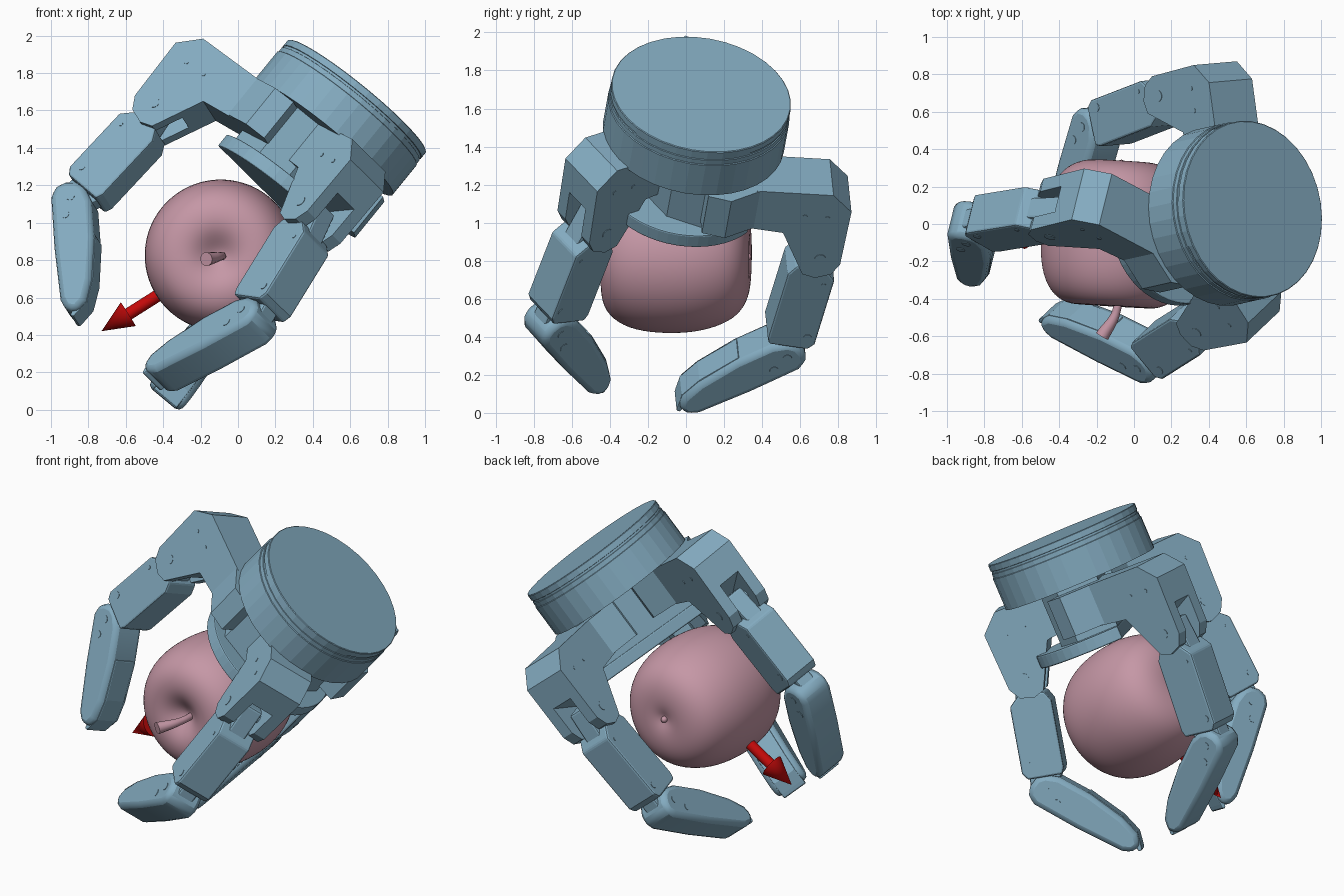
import bpy, bmesh, math
from mathutils import Vector, Matrix

if "Cube" in bpy.data.objects:
    bpy.data.objects.remove(bpy.data.objects["Cube"])

def material(name, rgb):
    m = bpy.data.materials.new(name)
    m.diffuse_color = (*rgb, 1)
    m.use_nodes = True
    m.node_tree.nodes["Principled BSDF"].inputs["Base Color"].default_value = m.diffuse_color
    return m

BLUE = material("steel_blue", (0.23, 0.41, 0.53))
PINK = material("dusty_pink", (0.56, 0.31, 0.38))
RED = material("red", (0.55, 0.003, 0.003))

def finish(name, bm, mat, matrix=Matrix(), bevel=0, smooth=None):
    bmesh.ops.recalc_face_normals(bm, faces=bm.faces)
    me = bpy.data.meshes.new(name)
    bm.to_mesh(me)
    bm.free()
    ob = bpy.data.objects.new(name, me)
    bpy.context.collection.objects.link(ob)
    me.materials.append(mat)
    ob.matrix_world = matrix
    if bevel:
        b = ob.modifiers.new("bevel", 'BEVEL')
        b.width, b.segments, b.limit_method = bevel, 2, 'ANGLE'
        b.angle_limit = math.radians(40)
    if smooth:
        bpy.ops.object.select_all(action='DESELECT')
        bpy.context.view_layer.objects.active = ob
        ob.select_set(True)
        bpy.ops.object.shade_smooth_by_angle(angle=math.radians(smooth))
    return ob

def cut(ob, cutter):
    """Subtract cutter from ob, then discard the cutter."""
    cutter.hide_render = True
    mod = ob.modifiers.new("slot", 'BOOLEAN')
    mod.operation, mod.solver, mod.object = 'DIFFERENCE', 'EXACT', cutter
    bpy.context.view_layer.update()
    bpy.context.view_layer.objects.active = ob
    bpy.ops.object.modifier_apply(modifier="slot")
    bpy.data.objects.remove(cutter)

def prism(bm, pts, w0, w1):
    """Closed 2D profile extruded along local z."""
    f = bm.faces.new([bm.verts.new((x, y, w0)) for x, y in pts])
    r = bmesh.ops.extrude_face_region(bm, geom=[f])
    vs = [v for v in r['geom'] if isinstance(v, bmesh.types.BMVert)]
    bmesh.ops.translate(bm, verts=vs, vec=(0, 0, w1 - w0))

def arc(x, y, r, a0=0, a1=360, n=16):
    angles = [math.radians(a0 + (a1 - a0) * i / n) for i in range(n + (a1 - a0 < 360))]
    return [(x + r * math.cos(a), y + r * math.sin(a)) for a in angles]

def lathe(name, prof, mat, matrix, n=32, smooth=None):
    """Profile of (radius, height) spun round local z."""
    bm = bmesh.new()
    vs = [bm.verts.new((r, 0, h)) for r, h in prof]
    es = [bm.edges.new(p) for p in zip(vs, vs[1:])]
    bmesh.ops.spin(bm, geom=vs + es, cent=(0, 0, 0), axis=(0, 0, 1), angle=2 * math.pi, steps=n)
    bmesh.ops.remove_doubles(bm, verts=bm.verts, dist=1e-4)
    return finish(name, bm, mat, matrix, smooth=smooth)

def frame(origin, x, y, z):
    m = Matrix((x, y, z)).transposed().to_4x4()
    m.translation = origin
    return m

# hand axis N points out of the back of the hand; F is the fixed front finger's direction
N = Vector((0.625, 0.14, 0.768)).normalized()
TOP = Vector((0.635, 0.08, 1.675))
F = Vector((.51, -.817, -.267))
F = (F - F.dot(N) * N).normalized()
HAND = frame(TOP, N.cross(F), F, -N)             # local z runs down into the palm

# wrist disc with groove, palm core and D-shaped palm plate
lathe("wrist_disc", [(0, 0), (.473, 0), (.477, .004), (.477, .04), (.472, .042), (.472, .055), (.477, .057),
                     (.477, .085), (.482, .088), (.482, .29), (0, .29)], BLUE, HAND, 36)
bm = bmesh.new()
prism(bm, arc(0, 0, .425, -20, 200, 30), .615, .695)
finish("palm_plate", bm, BLUE, HAND, bevel=.008)
bm = bmesh.new()
prism(bm, [(-.34, -.14), (.34, -.14), (.34, .12), (.18, .24), (-.18, .24), (-.34, .12)], .27, .63)
finish("palm_core", bm, BLUE, HAND)

def finger(name, origin, fdir, j1, tip):
    """Local x points outwards, local y down the hand, local z across the finger."""
    f = Vector(fdir)
    f = (f - f.dot(N) * N).normalized()
    m = frame(Vector(origin), f, -N, N.cross(f))
    # knuckle block with a slot for the link
    bm = bmesh.new()
    prism(bm, [(-.55, -.10), (-.11, -.105), (0, 0), (-.01, .36), (-.05, .43), (-.13, .46), (-.20, .44), (-.34, .17), (-.55, .15)], -.15, .15)
    knuckle = finish(name + "_knuckle", bm, BLUE, m)
    bm = bmesh.new()
    prism(bm, [(.1, .13), (.1, .6), (-.4, .6), (-.28, .30)], -.075, .075)
    cut(knuckle, finish("slot_cutter", bm, BLUE, m))
    # pivot arm running into the palm
    bm = bmesh.new()
    prism(bm, [(-.78, -.22), (-.66, -.25), (-.50, -.15), (-.50, .15), (-.66, .25), (-.78, .22)], -.10, .15)
    finish(name + "_arm", bm, BLUE, m @ Matrix.Rotation(-math.pi / 2, 4, 'X'))

    def along(p, q):
        e = (Vector(q) - Vector(p)).normalized()
        fr = Matrix(((e.x, e.y, 0, p[0]), (e.y, -e.x, 0, p[1]), (0, 0, -1, 0), (0, 0, 0, 1)))
        return m @ fr, (Vector(q) - Vector(p)).length

    # proximal link: narrow neck, boxed body, tongue into the next joint
    pm, L = along((-.12, .33), j1)
    bm = bmesh.new()
    prism(bm, [(-.06, -.05), (-.06, .05), (.2, .10), (.2, -.10)], -.06, .06)
    prism(bm, [(.10, .06), (.16, .12), (L - .12, .12), (L - .08, .09), (L - .08, -.12), (L - .12, -.135), (.16, -.135), (.10, -.10)], -.115, .115)
    prism(bm, [(L - .2, .08), (L, .09), (L + .06, .03), (L + .05, -.05), (L - .08, -.11), (L - .2, -.11)], -.055, .055)
    finish(name + "_proximal_link", bm, BLUE, pm, bevel=.012)
    # distal link: rounded, tapering to the fingertip
    dm, _ = along(j1, tip)
    bm = bmesh.new()
    prism(bm, [(-.09, .03), (-.07, .085), (-.01, .11), (.28, .093), (.58, .06), (.64, .03), (.655, -.03), (.60, -.08), (.48, -.11),
               (.24, -.125), (.03, -.11), (-.05, -.075), (-.085, -.03)], -.11, .11)
    finish(name + "_distal_link", bm, BLUE, dm, bevel=.03, smooth=35)
    # gripping pad with a fingertip lip
    bm = bmesh.new()
    prism(bm, [(.22, -.05), (.22, -.131), (.47, -.118), (.60, -.085), (.66, -.03), (.68, -.01), (.67, .01), (.60, -.02)], -.08, .08)
    finish(name + "_fingertip_pad", bm, BLUE, dm, bevel=.008)
    # screw heads on both sides
    for part, mat4, w, spots in (("knuckle", m, .153, [(-.12, .33, .03), (-.12, .05, .012), (-.24, .05, .012)]),
                                 ("proximal", pm, .118, [(.2, .07, .012), (L - .16, .07, .022)]),
                                 ("distal", dm, .113, [(.0, .0, .024), (.10, .03, .024)])):
        bm = bmesh.new()
        for x, y, r in spots:
            prism(bm, arc(x, y, r), -w, w)
        finish(f"{name}_{part}_screws", bm, BLUE, mat4)

finger("left_finger", (-.30, .16, 1.91), (-.754, .39, .53), (-.07, 1.0), (-.506, 1.52))
finger("rear_finger", (.435, .86, 1.15), (-.16, .98, -.09), (-.19, 1.05), (-.645, 1.43))
finger("front_finger", (.69, -.55, 1.25), F, (.03, 1.0), (-.336, 1.53))

# apple, stem end facing front
C = Vector((-.09, -.05, .825))
axis = Vector((-.06, -1, 0.01)).normalized()
AM = Matrix.Translation(C) @ axis.to_track_quat('Z', 'Y').to_matrix().to_4x4()
apple = lathe("apple", [(0, .31), (.05, .33), (.12, .38), (.20, .397), (.30, .372), (.375, .28), (.408, .14), (.41, -.04), (.386, -.18),
                        (.33, -.31), (.24, -.375), (.14, -.392), (.07, -.385), (.03, -.37), (0, -.365)], PINK, AM, 32, smooth=180)
apple.modifiers.new("subdivide", 'SUBSURF').levels = 2
apple.modifiers["subdivide"].render_levels = 2
lathe("apple_calyx", [(0, -.395), (.014, -.39), (.02, -.375), (.018, -.35), (0, -.34)], PINK, AM, 12, smooth=60)

# curved stem, thicker at its end
cu = bpy.data.curves.new("apple_stem", 'CURVE')
cu.dimensions = '3D'
cu.bevel_depth, cu.bevel_resolution, cu.use_fill_caps = .03, 3, True
sp = cu.splines.new('BEZIER')
path = [((-.085, -.30, .82), .7), ((-.095, -.47, .82), .75), ((-.17, -.60, .805), 1.25)]
sp.bezier_points.add(2)
for bp, (co, r) in zip(sp.bezier_points, path):
    bp.co, bp.radius = co, r
    bp.handle_left_type = bp.handle_right_type = 'AUTO'
cu.materials.append(PINK)
bpy.context.collection.objects.link(bpy.data.objects.new("apple_stem", cu))

# arrow leaving the apple
tip = Vector((-.73, -.06, .42))
d = tip - C
GM = Matrix.Translation(C) @ d.to_track_quat('Z', 'Y').to_matrix().to_4x4()
L = d.length
lathe("arrow", [(0, .1), (.033, .1), (.033, L - .17), (.075, L - .17), (0, L)], RED, GM, 24, smooth=30)
